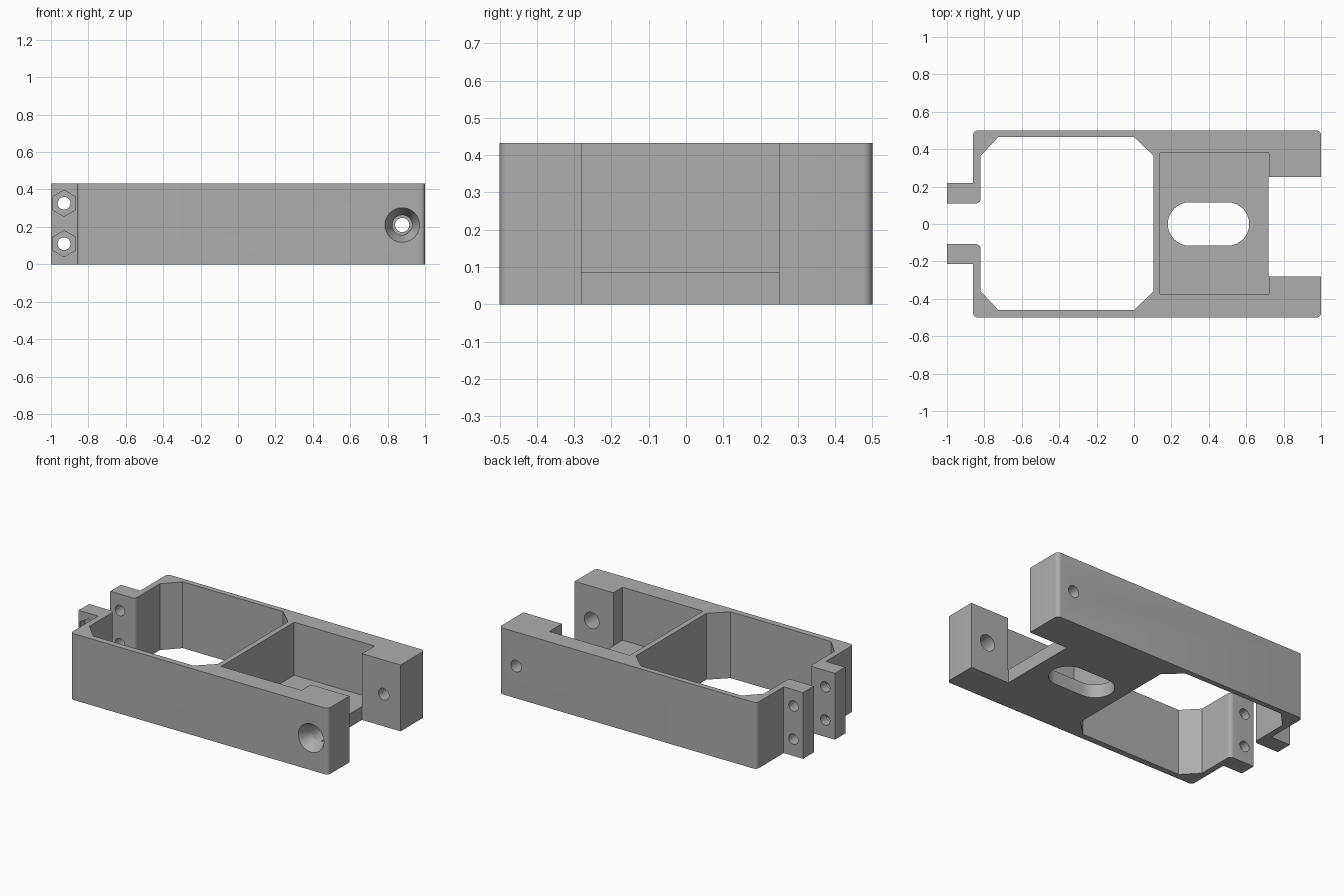
import bpy
import bmesh
import math
from mathutils import Matrix, Vector

if "Cube" in bpy.data.objects:
    bpy.data.objects.remove(bpy.data.objects["Cube"], do_unlink=True)

HEIGHT = 0.433
FLOOR = 0.087
FILLET = 0.025

grey = bpy.data.materials.new("plain grey")
grey.use_nodes = True
colour = (0.42, 0.42, 0.42, 1)
grey.diffuse_color = colour
grey.node_tree.nodes["Principled BSDF"].inputs["Base Color"].default_value = colour


def add_object(name, bm):
    bmesh.ops.recalc_face_normals(bm, faces=bm.faces)
    mesh = bpy.data.meshes.new(name)
    bm.to_mesh(mesh)
    bm.free()
    mesh.materials.append(grey)
    obj = bpy.data.objects.new(name, mesh)
    bpy.context.collection.objects.link(obj)
    return obj


def prism(name, points, low, high):
    """Extrude a flat outline upward between two heights."""
    bm = bmesh.new()
    base = bm.faces.new([bm.verts.new((p[0], p[1], low)) for p in points])
    grown = bmesh.ops.extrude_face_region(bm, geom=[base], use_keep_orig=True)
    top = [v for v in grown["geom"] if isinstance(v, bmesh.types.BMVert)]
    bmesh.ops.translate(bm, verts=top, vec=(0, 0, high - low))
    return add_object(name, bm)


def rounded(corners, steps=6):
    """Replace each marked square corner with a small arc."""
    out = []
    for i, (x, y, is_round) in enumerate(corners):
        here = Vector((x, y))
        if not is_round:
            out.append(here)
            continue
        before = (Vector(corners[i - 1][:2]) - here).normalized() * FILLET
        after = (Vector(corners[(i + 1) % len(corners)][:2]) - here).normalized() * FILLET
        for k in range(steps + 1):
            a = math.pi / 2 * k / steps
            out.append(here + before * (1 - math.sin(a)) + after * (1 - math.cos(a)))
    return out


def bore(name, x, z, y0, y1, r0, r1=None, sides=32):
    """Cutter running along y, straight or tapered."""
    bm = bmesh.new()
    bmesh.ops.create_cone(bm, cap_ends=True, segments=sides, radius1=r0,
                          radius2=r0 if r1 is None else r1, depth=y1 - y0)
    turn = Matrix.Rotation(-math.pi / 2, 4, "X")
    bmesh.ops.transform(bm, verts=bm.verts,
                        matrix=Matrix.Translation((x, (y0 + y1) / 2, z)) @ turn)
    return add_object(name, bm)


# Frame outline: side rails, end blocks, clamp tabs and the chamfered opening
outline = [
    (-0.86, -0.5, 1), (1, -0.5, 1), (1, -0.28, 0), (0.72, -0.28, 0),
    (0.72, 0.25, 0), (1, 0.25, 0), (1, 0.5, 1), (-0.86, 0.5, 1),
    (-0.86, 0.22, 0), (-1, 0.22, 0), (-1, 0.11, 0), (-0.82, 0.11, 1),
    (-0.82, 0.365, 0), (-0.725, 0.465, 0), (0, 0.465, 0), (0.105, 0.365, 0),
    (0.105, -0.36, 0), (0, -0.46, 0), (-0.725, -0.46, 0), (-0.82, -0.36, 0),
    (-0.82, -0.108, 1), (-1, -0.108, 0), (-1, -0.215, 0), (-0.86, -0.215, 0),
]
body = prism("bracket_body", rounded(outline), 0, HEIGHT)

# Pocket above the floor, open toward the end blocks
cutters = [prism("pocket_cutter", [(0.14, -0.375), (0.721, -0.375),
                                   (0.721, 0.38), (0.14, 0.38)], FLOOR, 1)]

# Rounded slot through the floor
slot = []
for side, centre in ((1, 0.5), (-1, 0.297)):
    for k in range(17):
        a = math.pi * (k / 16 - 0.5)
        slot.append((centre + side * 0.116 * math.cos(a), side * 0.116 * math.sin(a)))
cutters.append(prism("slot_cutter", slot, -0.1, 0.2))

# Clamp holes with hexagonal nut recesses on the front tab
for z in (0.11, 0.326):
    cutters.append(bore("clamp_hole_cutter", -0.93, z, -0.3, 0.3, 0.034))
    cutters.append(bore("nut_recess_cutter", -0.93, z, -0.3, -0.165, 0.07, sides=6))

# Pivot holes: wide and countersunk at the front, narrow at the back
cutters.append(bore("back_pivot_cutter", 0.878, 0.21, 0.1, 0.6, 0.038))
cutters.append(bore("front_pivot_cutter", 0.878, 0.21, -0.6, -0.1, 0.053))
cutters.append(bore("countersink_cutter", 0.878, 0.21, -0.501, -0.42, 0.093, 0.053))

for cutter in cutters:
    cutter.hide_render = True
    cut = body.modifiers.new(cutter.name, "BOOLEAN")
    cut.operation = "DIFFERENCE"
    cut.solver = "EXACT"
    cut.object = cutter

# Bake the cuts and drop the cutters
bpy.context.view_layer.update()
graph = bpy.context.evaluated_depsgraph_get()
body_mesh = bpy.data.meshes.new_from_object(body.evaluated_get(graph))
body.modifiers.clear()
body.data = body_mesh
for cutter in cutters:
    bpy.data.objects.remove(cutter, do_unlink=True)

bpy.ops.object.select_all(action="DESELECT")
body.select_set(True)
bpy.context.view_layer.objects.active = body
bpy.ops.object.shade_smooth_by_angle(angle=math.radians(30))
